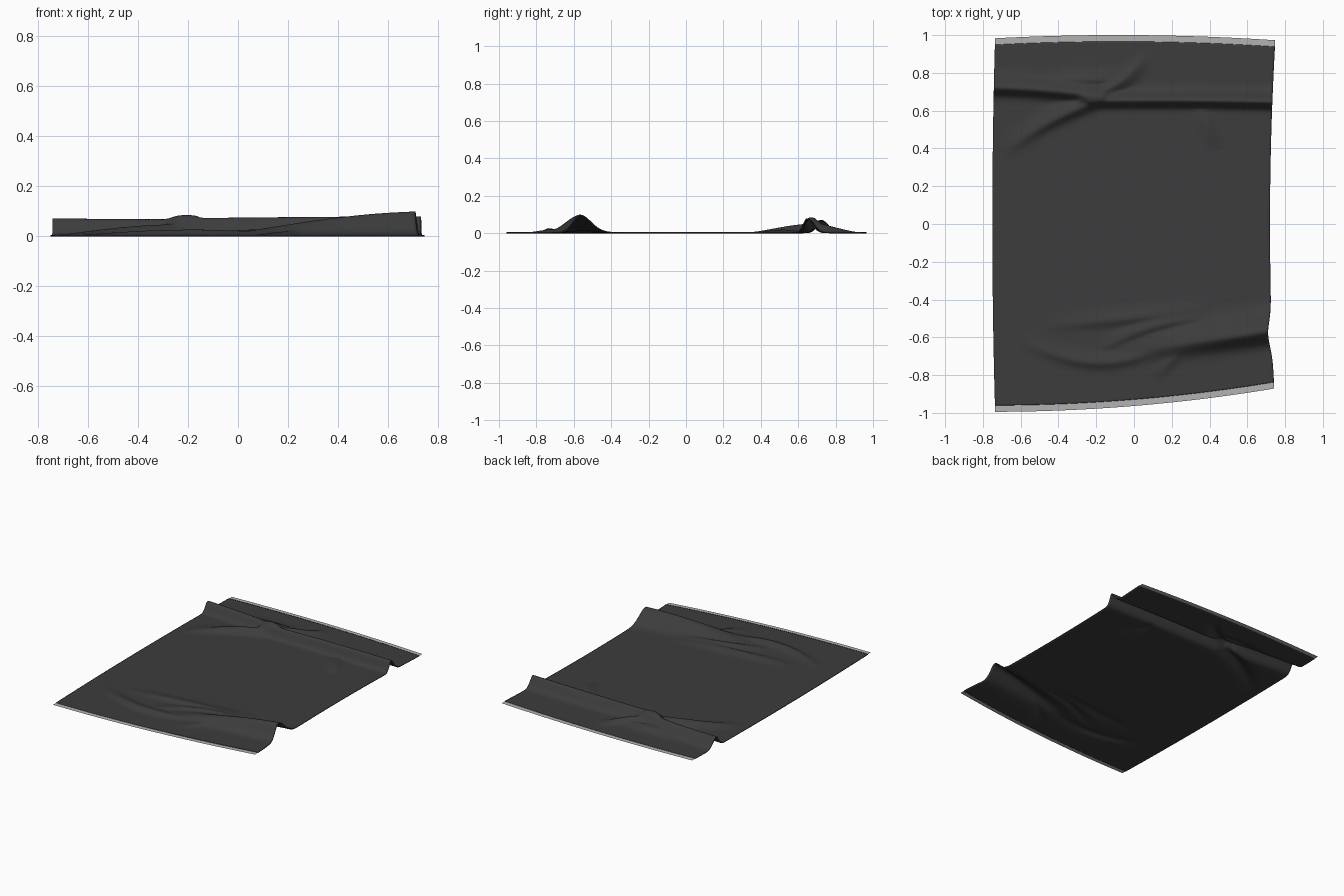
import bpy
import bmesh
import math
from mathutils import Vector

cube = bpy.data.objects.get("Cube")
if cube:
    bpy.data.objects.remove(cube, do_unlink=True)


def material(name, value):
    mat = bpy.data.materials.new(name)
    mat.use_nodes = True
    colour = (value, value, value, 1)
    mat.diffuse_color = colour
    mat.node_tree.nodes["Principled BSDF"].inputs["Base Color"].default_value = colour
    return mat


charcoal = material("charcoal cloth", 0.045)
pale = material("pale grey fringe", 0.45)


# Outline of the cloth: gently curved ends and sides
def front_edge(x):
    return -0.929 + 0.083 * x + 0.055 * x * x


def back_edge(x):
    return 0.966 - 0.007 * x - 0.04 * x * x


def left_edge(y):
    return -0.75 + 0.015 * y * y


def right_edge(y):
    pinch = math.exp(-((y + 0.58) / 0.1) ** 2)
    return 0.72 + 0.03 * y * y - 0.02 * pinch


def outline_point(across, along):
    x = -0.74 + 1.48 * across
    y = front_edge(x) * (1 - along) + back_edge(x) * along
    return left_edge(y) * (1 - across) + right_edge(y) * across, y


def make_fold(start, end, bow, width, profile):
    """Return the height function of one bowed fold, steeper on its front side."""
    start, end = Vector(start), Vector(end)
    axis = end - start
    length = axis.length
    axis.normalize()

    def fold(point):
        offset = point - start
        along = offset.dot(axis)
        t = max(0, min(1, along / length))
        side = axis.cross(offset) - bow * math.sin(math.pi * t)
        past_end = along - t * length
        reach = width * (1.5 if side > 0 else 1)
        return profile(t) * math.exp(-(side * side + past_end * past_end) / (reach * reach))

    return fold


def ridge(start, end, bow, width, low, high):
    """Fold that rises from its start to its end."""
    return make_fold(start, end, bow, width,
                     lambda t: low + (high - low) * math.sin(t * math.pi / 2))


def crease(start, end, bow, peak):
    """Small wrinkle that fades out at both ends."""
    return make_fold(start, end, bow, 0.03, lambda t: peak * math.sin(math.pi * t))


folds = [
    # Back pair of folds, meeting in a knot of wrinkles
    ridge((-0.8, 0.725), (-0.17, 0.675), 0.01, 0.035, 0.07, 0.066),
    ridge((-0.23, 0.652), (0.8, 0.645), 0.005, 0.029, 0.07, 0.078),
    ridge((-0.7, 0.37), (-0.2, 0.65), 0.025, 0.034, 0, 0.045),
    ridge((0.07, 0.9), (-0.27, 0.67), 0.04, 0.03, 0, 0.055),
    crease((-0.5, 0.76), (0, 0.76), 0, 0.03),
    crease((0.45, 0.4), (0.34, 0.64), 0, 0.014),
    # Front fold, rising towards the left side
    ridge((0.02, -0.67), (0.8, -0.553), 0, 0.054, 0.012, 0.1),
    # Wrinkles running out of the front fold
    crease((-0.62, -0.61), (0.25, -0.62), -0.12, 0.022),
    crease((-0.2, -0.67), (0.45, -0.49), 0.04, 0.023),
    crease((-0.48, -0.54), (0.45, -0.44), -0.01, 0.018),
    crease((0.1, -0.82), (0.32, -0.6), 0, 0.015),
]


def height(point):
    # Blend crossing folds without piling them up
    return sum(fold(point) ** 3 for fold in folds) ** (1 / 3)


def sheet(name, columns, rows, place, mat):
    """Grid of quads whose points come from a placing function."""
    bm = bmesh.new()
    grid = [[bm.verts.new(place(i / columns, j / rows)) for i in range(columns + 1)]
            for j in range(rows + 1)]
    for near, far in zip(grid, grid[1:]):
        for i in range(columns):
            bm.faces.new((near[i], near[i + 1], far[i + 1], far[i]))
    mesh = bpy.data.meshes.new(name)
    bm.to_mesh(mesh)
    bm.free()
    mesh.materials.append(mat)
    obj = bpy.data.objects.new(name, mesh)
    bpy.context.collection.objects.link(obj)
    return obj


thickness = 0.006


def cloth_point(across, along):
    x, y = outline_point(across, along)
    return Vector((x, y, thickness + height(Vector((x, y))) * 0.95))


# Wrinkled cloth with a little thickness
cloth = sheet("rug_cloth", 110, 220, cloth_point, charcoal)
solid = cloth.modifiers.new("thickness", "SOLIDIFY")
solid.thickness = thickness
solid.offset = -1


# Flat fringe along each end
def make_fringe(name, end, direction):
    def fringe_point(across, along):
        x, y = outline_point(across, end)
        reach = along if direction > 0 else 1 - along
        return Vector((x, y + direction * (0.036 * reach - 0.002), thickness / 2))

    sheet(name, 40, 1, fringe_point, pale)


make_fringe("front_fringe", 0, -1)
make_fringe("back_fringe", 1, 1)

# Smooth folds with a crisp border
bpy.ops.object.select_all(action="DESELECT")
cloth.select_set(True)
bpy.context.view_layer.objects.active = cloth
bpy.ops.object.shade_smooth_by_angle(angle=math.radians(60))
